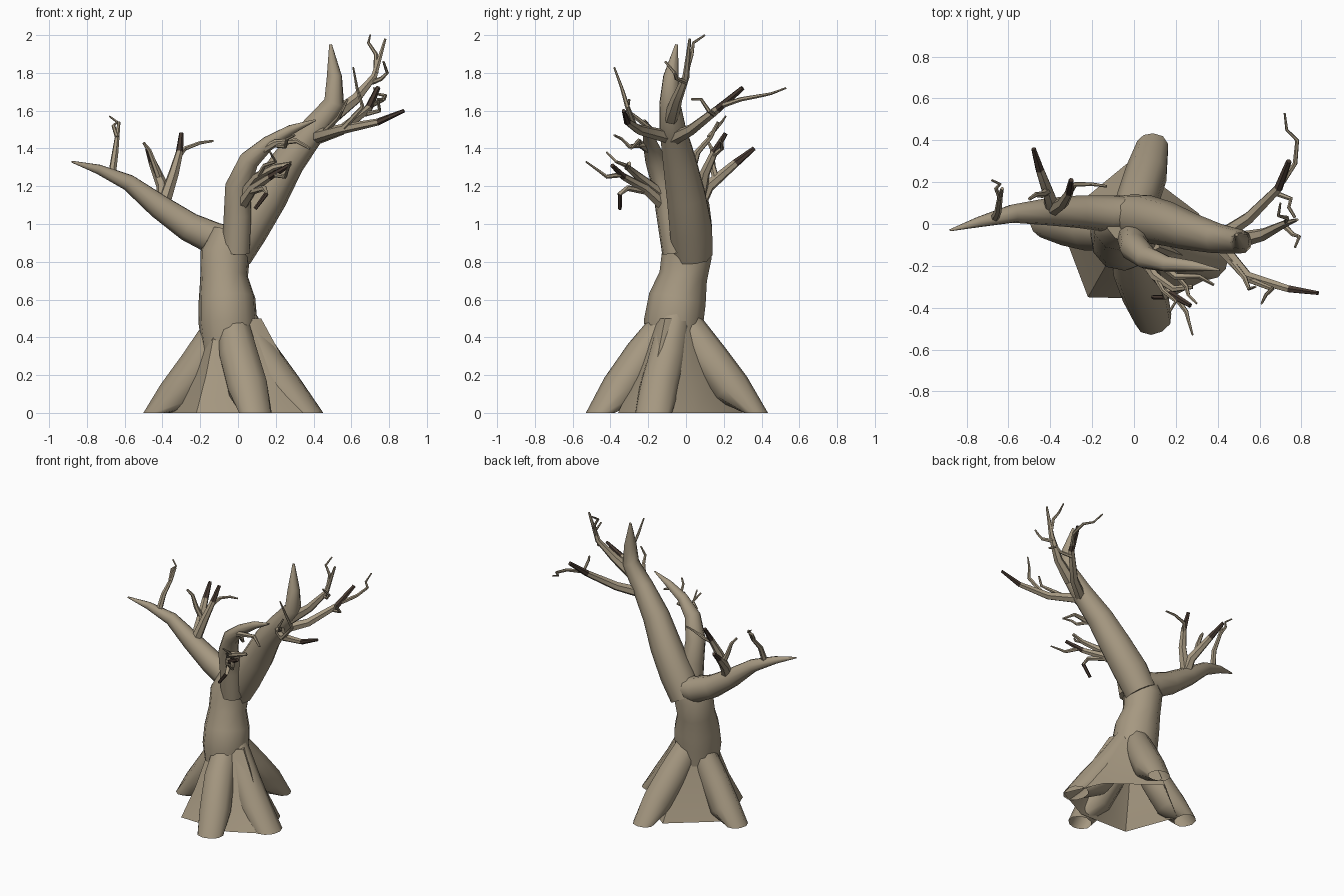
import bpy
import bmesh
import math
import random
from mathutils import Vector

random.seed(4)
if "Cube" in bpy.data.objects:
    bpy.data.objects.remove(bpy.data.objects["Cube"], do_unlink=True)


def flat_material(name, colour):
    material = bpy.data.materials.new(name)
    material.use_nodes = True
    material.diffuse_color = (*colour, 1)
    material.node_tree.nodes["Principled BSDF"].inputs["Base Color"].default_value = (*colour, 1)
    return material


bark = flat_material("tan bark", (0.38, 0.315, 0.22))
dark_wood = flat_material("dark brown wood", (0.065, 0.043, 0.032))


def loft(name, rings, dark_tip=False, angle=50):
    """Skin a list of point rings, leaving the side on the ground open."""
    bm = bmesh.new()
    loops = [[bm.verts.new(p) for p in ring] for ring in rings]
    sides = len(loops[0])
    for level, (low, high) in enumerate(zip(loops, loops[1:])):
        for i in range(sides):
            j = (i + 1) % sides
            face = bm.faces.new((low[i], low[j], high[j], high[i]))
            face.material_index = int(dark_tip and level == len(loops) - 2)
    bm.faces.new(loops[0][::-1])
    tip = bm.faces.new(loops[-1])
    tip.material_index = int(dark_tip)
    bmesh.ops.recalc_face_normals(bm, faces=bm.faces)
    grounded = [f for f in bm.faces if all(v.co.z < 0.001 for v in f.verts)]
    bmesh.ops.delete(bm, geom=grounded, context='FACES')
    mesh = bpy.data.meshes.new(name)
    bm.to_mesh(mesh)
    bm.free()
    mesh.materials.append(bark)
    mesh.materials.append(dark_wood)
    obj = bpy.data.objects.new(name, mesh)
    bpy.context.collection.objects.link(obj)
    bpy.ops.object.select_all(action='DESELECT')
    obj.select_set(True)
    bpy.context.view_layer.objects.active = obj
    bpy.ops.object.shade_smooth_by_angle(angle=math.radians(angle))


def tube(name, path, radii, sides=8, rough=0.0, dark_tip=False):
    """Sweep a tapering, slightly gnarled section along a path above the ground."""
    points = [Vector(p) for p in path]
    bumps = [1 + random.uniform(-rough, rough) for _ in range(sides)]
    rings = []
    across = None
    for k, point in enumerate(points):
        ahead = points[min(k + 1, len(points) - 1)]
        behind = points[max(k - 1, 0)]
        along = (ahead - behind).normalized()
        if across is None:
            across = along.orthogonal()
        across = (across - along * across.dot(along)).normalized()
        other = along.cross(across)
        ring = []
        for i in range(sides):
            turn = math.tau * i / sides
            p = point + (across * math.cos(turn) + other * math.sin(turn)) * radii[k] * bumps[i]
            p.z = max(p.z, 0)
            ring.append(p)
        rings.append(ring)
    loft(name, rings, dark_tip)


def limb(name, stations, sides=10, rough=0.04):
    tube(name, [s[:3] for s in stations], [s[3] for s in stations], sides, rough)


def twig(name, path, start, end, dark_tip=False):
    last = len(path) - 1
    radii = [start + (end - start) * k / last for k in range(last + 1)]
    tube(name, path, radii, sides=6, dark_tip=dark_tip)


# Trunk and the faceted flare under it
limb("trunk", [(-.05, -.06, .3, .14), (-.055, -.06, .48, .16), (-.06, -.04, .6, .155),
               (-.075, -.01, .72, .13), (-.07, .01, .84, .135), (-.04, .02, .96, .1)], sides=11)
base = [(-.22, -.35), (.16, -.36), (.43, -.22), (.31, .05), (-.02, .3), (-.36, .02)]
centre = Vector((-.05, -.05))
flare = []
for height, spread in ((0, 1), (.2, .7), (.5, .36)):
    flare.append([(*centre.lerp(Vector(p), spread), height) for p in base])
loft("trunk_flare", flare)

# Buttress roots, sinking into the ground
limb("front_root", [(-.03, -.09, .5, .08), (0, -.22, .31, .105), (.05, -.34, .13, .11),
                    (.09, -.455, -.05, .09), ])
limb("left_root", [(.01, -.06, .49, .09), (.12, -.1, .29, .105), (.23, -.14, .13, .11),
                   (.37, -.17, -.06, .1)])
limb("right_root", [(-.1, -.04, .43, .09), (-.21, -.03, .25, .1), (-.32, 0, .09, .105),
                    (-.43, .02, -.06, .085)])
limb("back_root", [(-.03, -.01, .48, .09), (.02, .12, .29, .105), (.06, .24, .13, .105),
                   (.09, .37, -.05, .08)])

# Main limbs
limb("right_limb", [(-.02, .05, .91, .08), (-.12, .05, .92, .09), (-.26, .06, .985, .08),
                    (-.42, .06, 1.095, .066), (-.58, .05, 1.22, .045), (-.74, .01, 1.29, .026),
                    (-.88, -.03, 1.33, .005)])
limb("left_limb", [(-.03, .035, .84, .11), (.05, .025, .98, .118), (.16, 0, 1.15, .108),
                   (.265, -.035, 1.33, .092), (.4, -.07, 1.5, .073), (.51, -.085, 1.64, .058),
                   (.51, -.08, 1.78, .042), (.49, -.05, 1.95, .008)])
limb("front_limb", [(-.01, -.05, .85, .075), (0, -.08, 1.05, .075), (0, -.11, 1.2, .068),
                    (.06, -.16, 1.34, .055), (.16, -.19, 1.43, .038), (.28, -.2, 1.5, .026),
                    (.41, -.22, 1.55, .005)])

# Branches of the left limb
twig("left_front_branch", [(.4, -.09, 1.46), (.54, -.25, 1.5), (.74, -.31, 1.54),
                           (.88, -.33, 1.6)], .036, .01, True)
twig("left_front_shoot", [(.56, -.27, 1.51), (.66, -.31, 1.62), (.63, -.34, 1.72),
                          (.61, -.38, 1.83)], .016, .005)
twig("left_front_spur", [(.45, -.16, 1.48), (.53, -.26, 1.56), (.55, -.31, 1.6),
                         (.58, -.3, 1.66)], .016, .006)
twig("left_back_branch", [(.4, -.07, 1.45), (.55, .03, 1.5), (.69, .17, 1.61),
                          (.74, .3, 1.72)], .038, .014, True)
twig("left_back_shoot", [(.71, .2, 1.63), (.77, .29, 1.66), (.78, .4, 1.68),
                         (.73, .45, 1.69), (.72, .53, 1.72)], .014, .005)
twig("left_back_spur", [(.67, .15, 1.58), (.75, .12, 1.6), (.74, .08, 1.66),
                        (.77, .03, 1.66)], .013, .007)
twig("left_top_branch", [(.49, -.08, 1.56), (.62, -.05, 1.66), (.72, 0, 1.78),
                         (.78, .02, 1.98)], .042, .007)
twig("left_top_shoot", [(.73, 0, 1.8), (.73, .03, 1.9), (.69, .04, 1.96),
                        (.7, .1, 2)], .014, .005)
twig("left_top_spur", [(.71, 0, 1.75), (.76, -.05, 1.77), (.79, -.06, 1.8),
                       (.77, -.11, 1.86)], .014, .006)

# Branches of the front limb
twig("front_low_branch", [(.02, -.12, 1.1), (.08, -.22, 1.19), (.17, -.33, 1.25),
                          (.27, -.39, 1.31)], .034, .012, True)
twig("front_low_shoot", [(.2, -.35, 1.26), (.25, -.42, 1.25), (.26, -.46, 1.28),
                         (.28, -.53, 1.33)], .014, .005)
twig("front_mid_branch", [(.03, -.13, 1.16), (.1, -.25, 1.25), (.19, -.31, 1.3),
                          (.28, -.3, 1.32)], .03, .011)
twig("front_mid_shoot", [(.1, -.25, 1.24), (.14, -.32, 1.31), (.2, -.37, 1.33),
                         (.17, -.42, 1.38)], .014, .006)
twig("front_drooping_shoot", [(.06, -.2, 1.17), (.14, -.31, 1.19), (.15, -.35, 1.16),
                              (.09, -.35, 1.08)], .018, .01, True)
twig("front_high_branch", [(.12, -.18, 1.38), (.2, -.25, 1.43), (.31, -.25, 1.44),
                           (.38, -.29, 1.4)], .024, .007)
twig("front_high_shoot", [(.18, -.22, 1.42), (.25, -.3, 1.41), (.26, -.34, 1.45),
                          (.3, -.38, 1.47)], .014, .006)

# Branches of the right limb
twig("right_outer_branch", [(-.67, .02, 1.24), (-.65, .06, 1.38), (-.64, .13, 1.46),
                            (-.63, .17, 1.54)], .022, .008)
twig("right_outer_shoot", [(-.64, .12, 1.46), (-.66, .17, 1.52), (-.64, .19, 1.54),
                           (-.68, .21, 1.57)], .012, .005)
twig("right_back_branch", [(-.39, .06, 1.09), (-.4, .12, 1.2), (-.45, .26, 1.32),
                           (-.48, .36, 1.4)], .042, .012, True)
twig("right_back_shoot", [(-.41, .16, 1.23), (-.44, .14, 1.31), (-.47, .14, 1.39),
                          (-.5, .12, 1.43)], .02, .008)
twig("right_inner_branch", [(-.39, .07, 1.12), (-.34, .1, 1.27), (-.31, .15, 1.38),
                            (-.3, .21, 1.48)], .036, .012, True)
twig("right_inner_shoot", [(-.32, .13, 1.35), (-.28, .19, 1.4), (-.2, .19, 1.43),
                           (-.13, .18, 1.44)], .015, .006)
